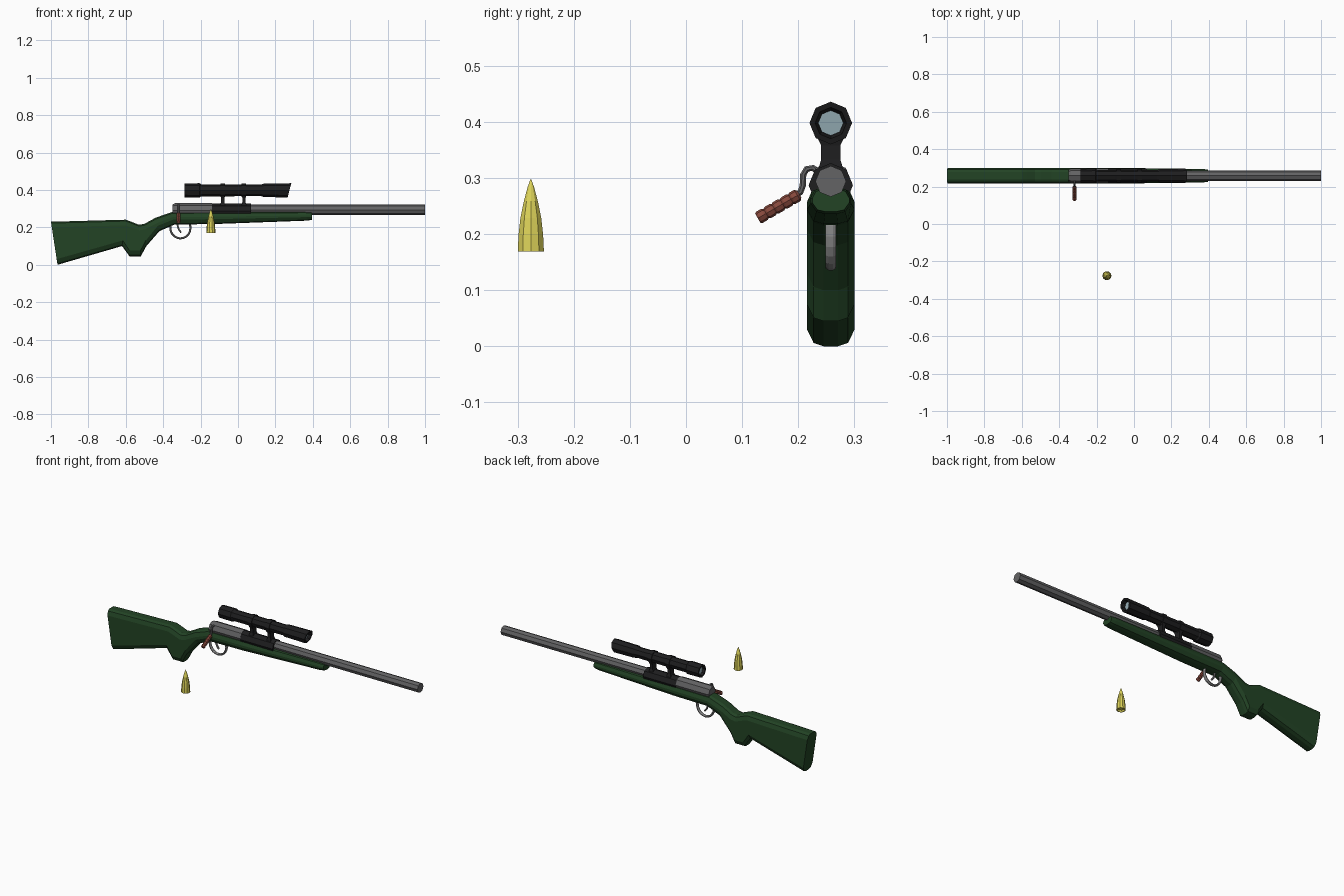
import bpy, bmesh, math
from mathutils import Vector

if "Cube" in bpy.data.objects:
    bpy.data.objects.remove(bpy.data.objects["Cube"])

CY = 0.258  # centre line of the rifle


def material(name, rgb):
    m = bpy.data.materials.new(name)
    m.diffuse_color = (*rgb, 1)
    m.use_nodes = True
    m.node_tree.nodes["Principled BSDF"].inputs["Base Color"].default_value = m.diffuse_color
    return m


GREEN = material("dark green", (0.016, 0.056, 0.018))
STEEL = material("gun grey", (0.125, 0.125, 0.128))
LIGHT = material("light steel", (0.24, 0.24, 0.24))
BLACK = material("black", (0.013, 0.013, 0.014))
BROWN = material("red brown", (0.24, 0.065, 0.045))
GLASS = material("pale blue glass", (0.36, 0.50, 0.55))
YELLOW = material("brass yellow", (0.72, 0.65, 0.10))


def loft(name, rings, mat, closed=False):
    """Skin a list of equal-length point rings and cap the ends."""
    bm = bmesh.new()
    vs = [[bm.verts.new(p) for p in r] for r in rings]
    n = len(vs[0])
    pairs = list(zip(vs, vs[1:])) + ([(vs[-1], vs[0])] if closed else [])
    for a, b in pairs:
        for i in range(n):
            j = (i + 1) % n
            bm.faces.new((a[i], a[j], b[j], b[i]))
    if not closed:
        bm.faces.new(vs[0])
        bm.faces.new(vs[-1])
    bmesh.ops.recalc_face_normals(bm, faces=bm.faces)
    me = bpy.data.meshes.new(name)
    bm.to_mesh(me)
    bm.free()
    me.materials.append(mat)
    ob = bpy.data.objects.new(name, me)
    bpy.context.collection.objects.link(ob)
    return ob


def lathe(name, profile, mat, loc, axis=(1, 0, 0), n=8, slant=None):
    """Turn (distance, radius) pairs about an axis; slant(d, z) shears the rings in x."""
    q = Vector(axis).to_track_quat('Z', 'Y')
    rings = []
    for d, r in profile:
        ring = []
        for i in range(n):
            a = 2 * math.pi * i / n
            p = q @ Vector((r * math.cos(a), r * math.sin(a), d))
            if slant:
                p.x += slant(d, p.z)
            ring.append(Vector(loc) + p)
        rings.append(ring)
    return loft(name, rings, mat)


def tube(name, pts, w, h, mat, side, n=8):
    """Sweep an oval section along a planar path; side is the plane normal."""
    pts = [Vector(p) for p in pts]
    side = Vector(side)
    rings = []
    for k, p in enumerate(pts):
        t = (pts[min(k + 1, len(pts) - 1)] - pts[max(k - 1, 0)]).normalized()
        u = t.cross(side).normalized()
        rings.append([p + side * w * math.cos(2 * math.pi * (i + .5) / n)
                      + u * h * math.sin(2 * math.pi * (i + .5) / n) for i in range(n)])
    return loft(name, rings, mat)


# Stock: (top x, top z, bottom x, bottom z, half width)
sections = [(-1.0, .230, -.965, 0, .0425), (-.60, .241, -.62, .10, .0425),
            (-.575, .232, -.58, .045, .0425), (-.53, .214, -.52, .045, .0425),
            (-.50, .219, -.49, .10, .0425), (-.44, .252, -.42, .18, .0425),
            (-.355, .281, -.34, .215, .0425), (-.12, .283, -.12, .218, .0425),
            (.36, .283, .37, .236, .036), (.395, .280, .395, .24, .033)]
rings = []
for xt, zt, xb, zb, w in sections:
    h = zt - zb
    c = min(.03, h * .4)
    half = [(.3 * w, 0), (.72 * w, .2 * c), (w, c), (w, h - c), (.8 * w, h - .25 * c), (.45 * w, h)]
    full = half + [(-y, z) for y, z in reversed(half)]
    rings.append([(xb + (xt - xb) * z / h, CY + y, zb + z) for y, z in full])
loft("stock", rings, GREEN)

# Barrel, receiver and the scope base sleeve
lathe("barrel", [(0, .0275), (.95, .0275)], STEEL, (.05, CY, .294))
lathe("receiver", [(-.35, .031), (-.338, .038), (-.14, .038)], STEEL, (0, CY, .291))
lathe("scope_base", [(-.14, .0395), (.07, .0395)], BLACK, (0, CY, .287))

# Scope body with recessed ends and a slanted front rim
SZ = .398
lathe("scope_body", [(-.268, .023), (-.285, .027), (-.285, .037), (-.205, .038), (-.197, .032),
                     (-.10, .032), (.125, .031), (.14, .036), (.275, .038), (.275, .028), (.25, .022)],
      BLACK, (0, CY, SZ), slant=lambda d, z: .26 * z if d > .2 else 0)
for label, x in (("rear", -.268), ("front", .254)):
    lathe(label + "_lens", [(x - .003, .0225), (x + .003, .0225)], GLASS, (0, CY, SZ),
          slant=(lambda d, z: .26 * z) if x > 0 else None)

# Scope rings and flared mount legs
for label, x in (("rear", -.082), ("front", .032)):
    lathe(label + "_scope_ring", [(x - .012, .0365), (x + .012, .0365)], BLACK, (0, CY, SZ))
    loft(label + "_mount_leg",
         [[(x + sx * a, CY + sy * b, z) for sx, sy in ((-1, -1), (1, -1), (1, 1), (-1, 1))]
          for z, a, b in ((.310, .016, .024), (.333, .009, .017), (.358, .009, .017), (.372, .012, .024))],
         BLACK)

# Bolt arm and ribbed grip
BX = -.318
tube("bolt_arm", [(BX, .240, .308), (BX, .226, .318), (BX, .215, .316), (BX, .209, .306),
                  (BX, .208, .286), (BX, .204, .275), (BX, .192, .266)], .006, .006, STEEL, (1, 0, 0))
ribs = [(0, .007)]
for i in range(5):
    ribs += [(.004 + i * .017, .0115), (.014 + i * .017, .0115), (.0175 + i * .017, .0095)]
lathe("bolt_grip", ribs, BROWN, (BX, .202, .271), axis=(0, -.866, -.5))

# Trigger guard and trigger
guard = []
for i in range(13):
    a = math.radians(165 + 210 * i / 12)
    guard.append((-.308 + .054 * math.cos(a), CY, .198 + .057 * math.sin(a)))
guard = [(-.350, CY, .225)] + guard + [(-.262, CY, .228)]
tube("trigger_guard", guard, .010, .006, LIGHT, (0, 1, 0))
tube("trigger", [(-.325, CY, .225), (-.322, CY, .205), (-.316, CY, .188), (-.304, CY, .172)],
     .007, .005, LIGHT, (0, 1, 0))

# Loose cartridge
lathe("cartridge", [(.008, .017), (0, .020), (0, .0245), (.03, .0230), (.06, .0195), (.09, .0130),
                    (.115, .0060), (.129, .0006)], YELLOW, (-.145, -.2765, .169), axis=(0, 0, 1), n=10)
